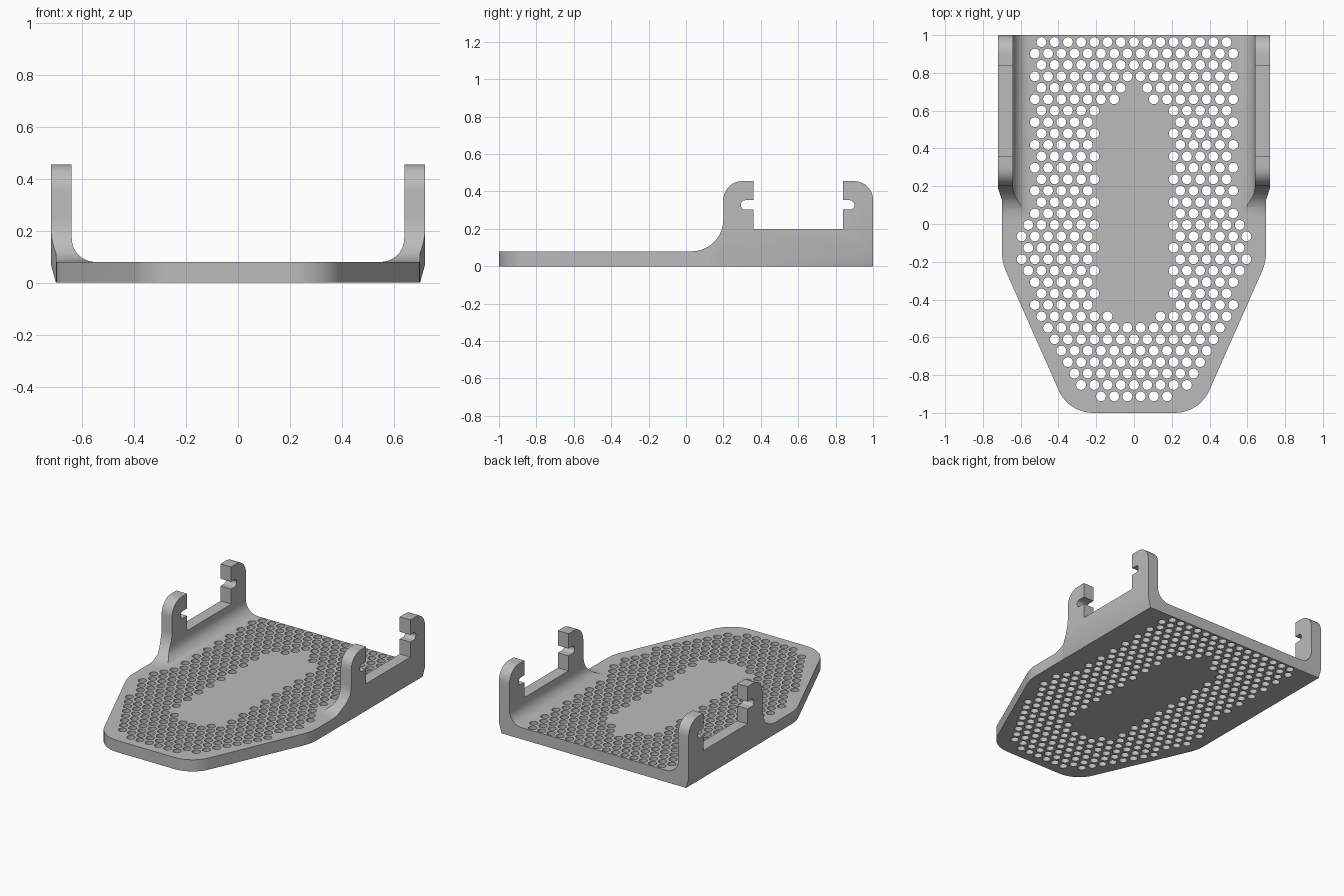
import bpy, bmesh, math
from mathutils import Vector

if "Cube" in bpy.data.objects:
    bpy.data.objects.remove(bpy.data.objects["Cube"], do_unlink=True)

grey = bpy.data.materials.new("light grey")
grey.use_nodes = True
grey.diffuse_color = (0.5, 0.5, 0.5, 1)
grey.node_tree.nodes["Principled BSDF"].inputs["Base Color"].default_value = (0.5, 0.5, 0.5, 1)


def rounded(points, steps=10):
    """Closed outline from (a, b, radius) corners, radius optional."""
    out = []
    for i, p in enumerate(points):
        c = Vector(p[:2])
        if len(p) < 3:
            out.append(c)
            continue
        d1 = (Vector(points[i - 1][:2]) - c).normalized()
        d2 = (Vector(points[(i + 1) % len(points)][:2]) - c).normalized()
        half = d1.angle(d2) / 2
        centre = c + (d1 + d2).normalized() * p[2] / math.sin(half)
        t = p[2] / math.tan(half)
        a, b = c + d1 * t - centre, c + d2 * t - centre
        turn = a.angle(b)
        for k in range(steps + 1):
            f = k / steps
            if k in (0, steps):
                out.append(c + (d2 if k else d1) * t)
            else:
                out.append(centre + (a * math.sin((1 - f) * turn) + b * math.sin(f * turn)) / math.sin(turn))
    return out


def mirrored(half):
    return half + [(-p[0], *p[1:]) for p in reversed(half)]


def make_object(name, bm):
    bmesh.ops.recalc_face_normals(bm, faces=bm.faces)
    mesh = bpy.data.meshes.new(name)
    bm.to_mesh(mesh)
    bm.free()
    mesh.materials.append(grey)
    ob = bpy.data.objects.new(name, mesh)
    bpy.context.collection.objects.link(ob)
    return ob


def prism(name, outline, place, offset):
    """Extrude a flat outline; place maps (a, b) to 3D."""
    bm = bmesh.new()
    face = bm.faces.new([bm.verts.new(place(*p)) for p in outline])
    top = bmesh.ops.extrude_face_region(bm, geom=[face])["geom"]
    bmesh.ops.translate(bm, vec=offset, verts=[v for v in top if isinstance(v, bmesh.types.BMVert)])
    return make_object(name, bm)


def boolean(target, tool, operation):
    mod = target.modifiers.new(operation.lower(), "BOOLEAN")
    mod.operation, mod.solver, mod.object = operation, "EXACT", tool
    bpy.context.view_layer.objects.active = target
    bpy.ops.object.modifier_apply(modifier=mod.name)
    bpy.data.objects.remove(tool, do_unlink=True)


# Channel: floor with two filleted side walls, run front to back
channel = rounded(mirrored([(0.701, 0), (0.72, 0.07), (0.72, 0.5), (0.64, 0.5), (0.64, 0.08, 0.09)]))
tray = prism("perforated_tray", channel, lambda x, z: (x, -1.1, z), (0, 2.2, 0))

# Side silhouette: low front, sweep up to two slotted hooks
side = rounded([
    (-1.1, -0.1), (-1.1, 0.08), (0.2, 0.08, 0.17), (0.2, 0.455, 0.1),
    (0.36, 0.455), (0.36, 0.353), (0.293, 0.353, 0.024), (0.293, 0.303, 0.024), (0.36, 0.303),
    (0.36, 0.2), (0.84, 0.2),
    (0.84, 0.303), (0.9, 0.303, 0.024), (0.9, 0.353, 0.024), (0.84, 0.353), (0.84, 0.455),
    (1, 0.455, 0.1), (1, -0.1)])
boolean(tray, prism("side_shape", side, lambda y, z: (-0.9, y, z), (1.8, 0, 0)), "INTERSECT")

# Plan outline: tapered front with rounded corners, slightly wider walls
plan = rounded(mirrored([(0.346, -1, 0.2), (0.70, -0.2, 0.28), (0.70, 0.13), (0.72, 0.19),
                         (0.73, 0.21), (0.73, 1.1)]))
boolean(tray, prism("plan_shape", plan, lambda x, y: (x, y, -0.2), (0, 0, 0.9)), "INTERSECT")

# Staggered holes around a solid middle panel
PITCH, ROWS = 0.07, 32
bm = bmesh.new()
for row in range(ROWS):
    y = 0.963 - row * 0.0605
    solid = {4: 0.05, 5: 0.1, 24: 0.1}.get(row, 0.2 if 5 < row < 24 else -1)
    limit = 0.53 if row < 16 else min(0.6, 0.63 + 0.443 * (y + 0.2))
    if row == ROWS - 1:
        limit = 0.18
    for col in range(-9, 10):
        x = (col + 0.5 * (row % 2)) * PITCH
        if solid < abs(x) < limit:
            ring = [bm.verts.new((x + 0.0262 * math.cos(a), y + 0.0262 * math.sin(a), -0.05))
                    for a in (math.tau * k / 16 for k in range(16))]
            bm.faces.new(ring)
top = bmesh.ops.extrude_face_region(bm, geom=bm.faces[:])["geom"]
bmesh.ops.translate(bm, vec=(0, 0, 0.2), verts=[v for v in top if isinstance(v, bmesh.types.BMVert)])
boolean(tray, make_object("hole_cutter", bm), "DIFFERENCE")

# Smooth the fillets, keep hard edges
bpy.ops.object.select_all(action="DESELECT")
tray.select_set(True)
bpy.context.view_layer.objects.active = tray
bpy.ops.object.shade_smooth_by_angle(angle=math.radians(30))
